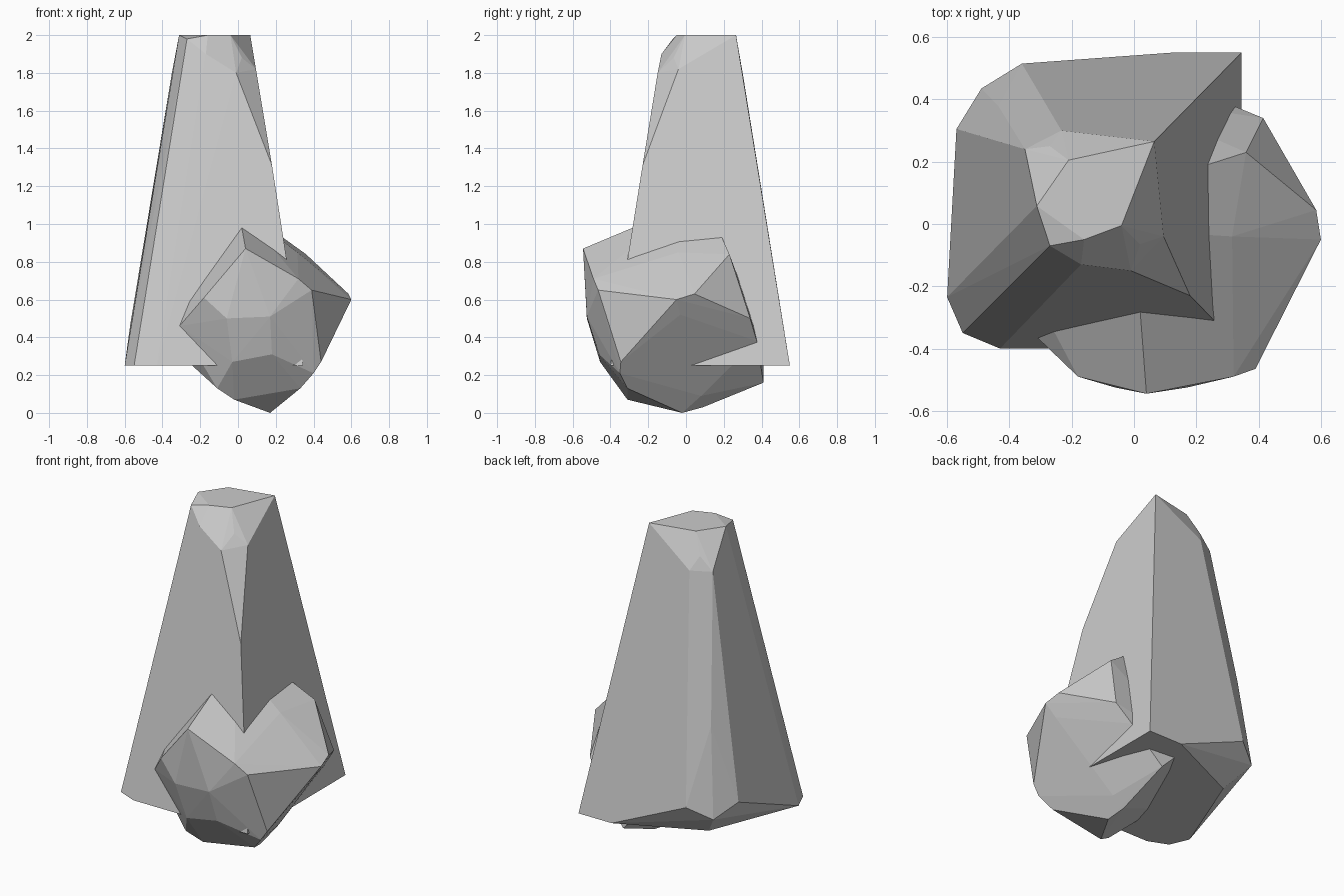
import bpy, bmesh


def hull_rock(name, corners):
    """Flat-shaded faceted rock: convex hull around its corner points."""
    bm = bmesh.new()
    for c in corners:
        bm.verts.new(c)
    res = bmesh.ops.convex_hull(bm, input=bm.verts[:])
    junk = [g for g in set(res["geom_interior"] + res["geom_unused"])
            if isinstance(g, bmesh.types.BMVert) and g.is_valid and not g.link_faces]
    bmesh.ops.delete(bm, geom=junk, context='VERTS')
    bmesh.ops.dissolve_limit(bm, angle_limit=0.02, verts=bm.verts[:], edges=bm.edges[:])
    bmesh.ops.recalc_face_normals(bm, faces=bm.faces[:])
    mesh = bpy.data.meshes.new(name)
    bm.to_mesh(mesh)
    bm.free()
    obj = bpy.data.objects.new(name, mesh)
    bpy.context.collection.objects.link(obj)
    return obj


def ring(z, points):
    return [(x, y, z) for x, y in points]


# Tall tapering rock: flat base, small flat top, chipped corners between
tall = ring(0.25, [(0.345, -0.40), (0.345, 0.55), (0.12, 0.55), (-0.38, 0.32),
                   (-0.60, -0.235), (-0.55, -0.35), (-0.43, -0.40)])
tall += ring(2.0, [(0.065, 0.265), (-0.21, 0.205), (-0.312, 0.058),
                   (-0.16, -0.05), (-0.04, -0.005)])
tall += [(-0.27, -0.07, 1.98)]
# chipped lower back-left corner
tall += [(-0.36, 0.515, 0.46), (-0.57, 0.305, 0.47), (-0.49, 0.435, 0.39),
         (-0.435, 0.378, 0.93)]
# chipped upper back-left corner
tall += [(-0.35, 0.24, 1.80), (-0.233, 0.30, 1.80), (-0.27, 0.25, 1.88)]
# chipped front-right corner
tall += [(-0.17, -0.13, 1.90), (-0.01, -0.15, 1.80), (0.02, -0.065, 1.88),
         (0.095, -0.04, 1.82), (0.18, -0.23, 1.31)]
hull_rock("tall_rock", tall)

# Small boulder leaning into the front right of the tall rock
boulder = [
    # front facets
    (0.04, -0.545, 0.87), (-0.31, -0.365, 0.46), (-0.18, -0.49, 0.61),
    (-0.06, -0.525, 0.50), (0.17, -0.525, 0.51), (0.32, -0.49, 0.71),
    (0.39, -0.465, 0.65), (-0.03, -0.455, 0.27), (0.18, -0.46, 0.31),
    # right side
    (0.60, -0.05, 0.60), (0.585, 0.045, 0.63), (0.545, -0.03, 0.52),
    (0.475, -0.27, 0.37), (0.44, -0.345, 0.27), (0.40, -0.35, 0.21),
    (0.36, 0.23, 0.84), (0.415, 0.34, 0.50), (0.33, 0.375, 0.38),
    (0.36, 0.23, 0.36), (0.315, -0.04, 0.85),
    # underside
    (0.33, -0.31, 0.13), (0.17, -0.02, 0.0), (-0.02, -0.31, 0.07),
    (-0.11, -0.35, 0.13), (0.15, 0.09, 0.03), (0.14, 0.41, 0.16),
    (0.22, 0.08, 0.09),
    # part buried in the tall rock
    (0.0, -0.02, 1.09), (0.11, 0.15, 1.02), (-0.36, -0.15, 0.56),
    (-0.33, -0.20, 0.33), (-0.30, 0.05, 0.40), (-0.05, 0.41, 0.35),
]
hull_rock("small_boulder", boulder)
